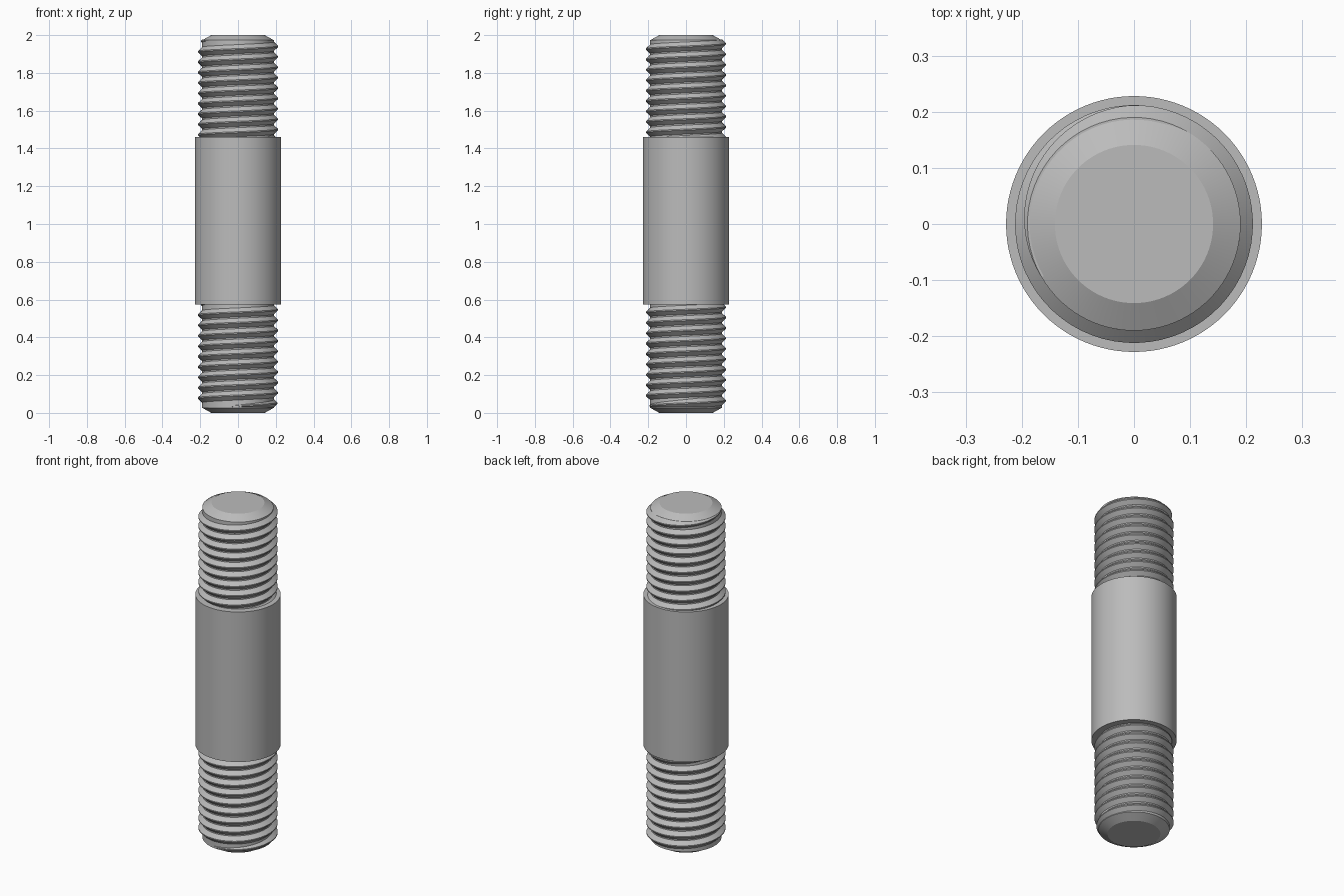
import bpy, bmesh, math

if "Cube" in bpy.data.objects:
    bpy.data.objects.remove(bpy.data.objects["Cube"], do_unlink=True)

CORE, CREST, SHANK, TIP = 0.19, 0.212, 0.228, 0.141
PITCH, STEPS, SIDES = 0.055, 64, 96

steel = bpy.data.materials.new("brushed steel")
steel.use_nodes = True
STEEL = (0.5, 0.5, 0.5, 1)
steel.diffuse_color = STEEL
steel.node_tree.nodes["Principled BSDF"].inputs["Base Color"].default_value = STEEL


def finish(name, bm, angle):
    bmesh.ops.recalc_face_normals(bm, faces=bm.faces)
    mesh = bpy.data.meshes.new(name)
    bm.to_mesh(mesh)
    bm.free()
    mesh.materials.append(steel)
    obj = bpy.data.objects.new(name, mesh)
    bpy.context.collection.objects.link(obj)
    bpy.ops.object.select_all(action="DESELECT")
    obj.select_set(True)
    bpy.context.view_layer.objects.active = obj
    bpy.ops.object.shade_smooth_by_angle(angle=math.radians(angle))


def ring(bm, radius, z):
    return [bm.verts.new((radius * math.cos(a), radius * math.sin(a), z))
            for a in (math.tau * i / SIDES for i in range(SIDES))]


def lathe(name, profile):
    """Closed solid of revolution from (radius, z) pairs."""
    bm = bmesh.new()
    rings = [ring(bm, r, z) for r, z in profile]
    for low, high in zip(rings, rings[1:]):
        for i in range(SIDES):
            j = (i + 1) % SIDES
            bm.faces.new((low[i], low[j], high[j], high[i]))
    bm.faces.new(rings[0])
    bm.faces.new(rings[-1])
    finish(name, bm, 20)


def thread(name, top, bottom, end_angle, fade_bottom):
    """Right-handed V ridge that runs out into the core."""
    bm = bmesh.new()
    count = int((top - bottom) / PITCH * STEPS)
    fade = STEPS / 3
    sections = []
    for i in range(count + 1):
        a = end_angle - math.tau * i / STEPS
        z = top - PITCH * i / STEPS
        k = min(1, i / fade)
        if fade_bottom:
            k = min(k, (count - i) / fade)
        k = max(k, 0.02)
        crest = CORE + (CREST - CORE) * k
        half = 0.003 + 0.021 * k
        section = [(CORE - 0.004, -half), (CORE, -half), (crest, -0.003),
                   (crest, 0.003), (CORE, half), (CORE - 0.004, half)]
        sections.append([bm.verts.new((r * math.cos(a), r * math.sin(a), z + dz))
                         for r, dz in section])
    for s, t in zip(sections, sections[1:]):
        for i in range(len(s)):
            j = (i + 1) % len(s)
            bm.faces.new((s[i], s[j], t[j], t[i]))
    bm.faces.new(sections[0])
    bm.faces.new(sections[-1])
    finish(name, bm, 25)


# Central shank
lathe("shank", [(SHANK, 0.575), (SHANK, 1.46)])

# Threaded ends with chamfered tips
lathe("upper_core", [(CORE, 1.45), (CORE, 1.973), (TIP, 2.0)])
lathe("lower_core", [(TIP, 0.0), (CORE, 0.027), (CORE, 0.585)])

# Helical ridges
END = math.radians(210)
thread("upper_thread", 1.972, 1.44, END, False)
thread("lower_thread", 0.578, 0.035, END, True)
